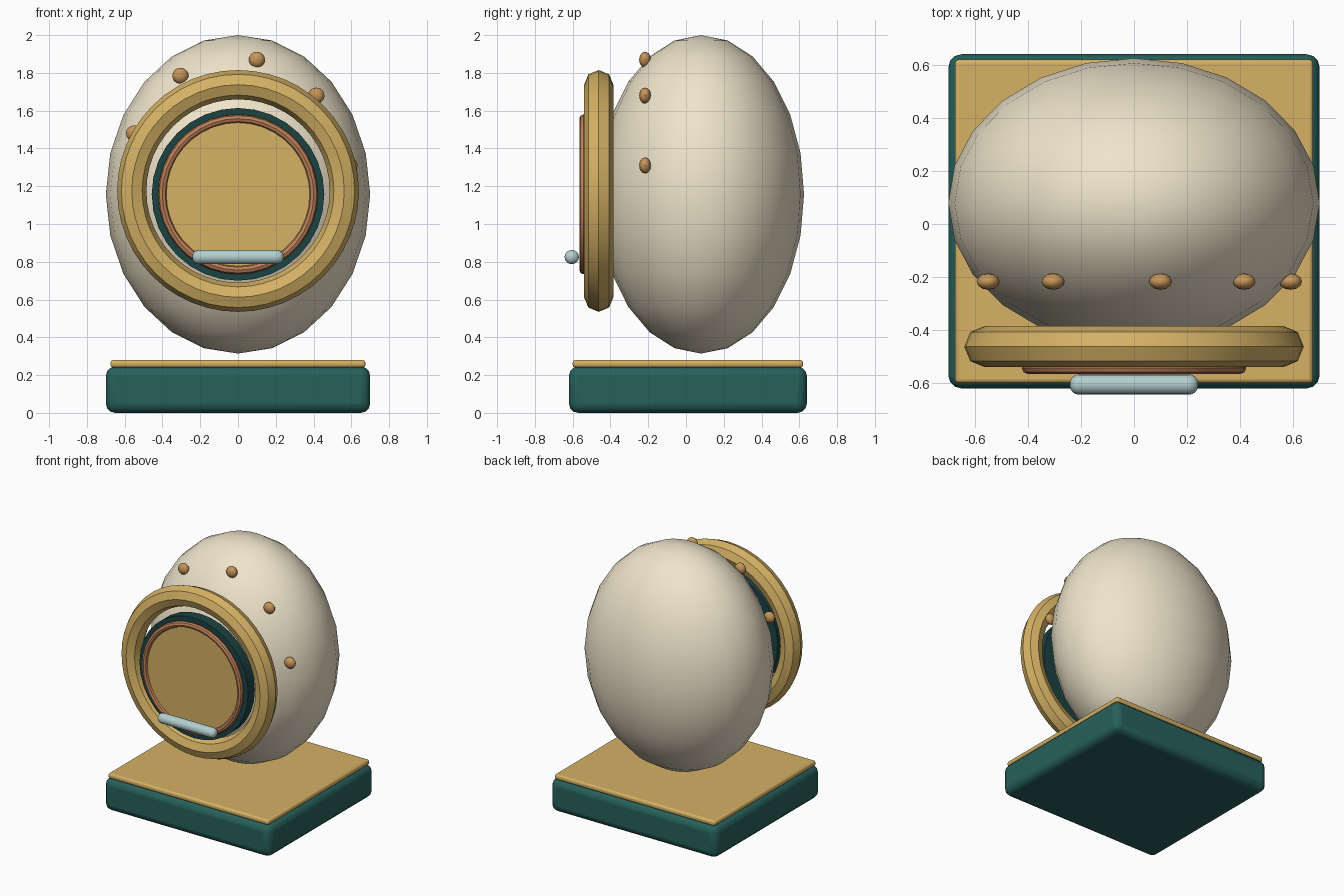
import bpy
from math import pi, radians

if "Cube" in bpy.data.objects:
    bpy.data.objects.remove(bpy.data.objects["Cube"])


def material(name, r, g, b):
    m = bpy.data.materials.new(name)
    m.diffuse_color = (r, g, b, 1)
    m.use_nodes = True
    m.node_tree.nodes["Principled BSDF"].inputs["Base Color"].default_value = m.diffuse_color
    return m


CREAM = material("cream", 0.87, 0.78, 0.60)
GOLD = material("gold", 0.66, 0.44, 0.13)
TEAL = material("teal", 0.02, 0.12, 0.105)
DARK = material("dark_teal", 0.012, 0.055, 0.055)
COPPER = material("copper", 0.52, 0.22, 0.10)
AMBER = material("amber", 0.56, 0.30, 0.10)
GLASS = material("pale_blue", 0.46, 0.62, 0.62)


def finish(name, mat, bevel=0, segments=3):
    o = bpy.context.object
    o.name = name
    o.data.materials.append(mat)
    bpy.ops.object.transform_apply(location=False, rotation=True, scale=True)
    if bevel:
        mod = o.modifiers.new("bevel", "BEVEL")
        mod.width, mod.segments = bevel, segments
        mod.limit_method = "ANGLE"
    bpy.ops.object.shade_smooth_by_angle(angle=radians(40))
    return o


def box(name, lo, hi, mat, bevel):
    bpy.ops.mesh.primitive_cube_add(size=1, location=[(a + b) / 2 for a, b in zip(lo, hi)])
    bpy.context.object.scale = [b - a for a, b in zip(lo, hi)]
    finish(name, mat, bevel)


def ellipsoid(name, loc, radii, mat, segs, rings):
    bpy.ops.mesh.primitive_uv_sphere_add(segments=segs, ring_count=rings, radius=1, location=loc)
    bpy.context.object.scale = radii
    finish(name, mat)


def ring(name, loc, major, minor, mat, segs, sides):
    bpy.ops.mesh.primitive_torus_add(major_radius=major, minor_radius=minor, major_segments=segs,
                                     minor_segments=sides, location=loc, rotation=(pi / 2, 0, 0))
    finish(name, mat)
    bpy.ops.object.shade_smooth()


def disc(name, z, y0, y1, radius, mat, segs):
    bpy.ops.mesh.primitive_cylinder_add(vertices=segs, radius=radius, depth=y1 - y0,
                                        location=(0, (y0 + y1) / 2, z), rotation=(pi / 2, 0, 0))
    finish(name, mat)


# Plinth
box("base", (-0.70, -0.62, 0), (0.70, 0.64, 0.245), TEAL, 0.05)
box("base_top_plate", (-0.675, -0.60, 0.24), (0.675, 0.62, 0.28), GOLD, 0.015)

# Floating egg body
ellipsoid("egg_body", (0, 0.08, 1.157), (0.70, 0.545, 0.843), CREAM, 24, 12)

# Front door rings and panel
ring("outer_ring", (0, -0.462, 1.175), 0.5625, 0.0775, GOLD, 48, 8)
disc("door_backing", 1.157, -0.53, -0.45, 0.457, DARK, 32)
ring("door_rim", (0, -0.543, 1.157), 0.401, 0.022, COPPER, 36, 8)
disc("door_panel", 1.157, -0.545, -0.50, 0.382, GOLD, 28)

# Handle bar with rounded ends
bpy.ops.mesh.primitive_cylinder_add(vertices=16, radius=0.038, depth=0.484,
                                    location=(0, -0.605, 0.825), rotation=(0, pi / 2, 0))
finish("handle", GLASS, 0.034, 4)

# Studs around the ring
for i, (x, z) in enumerate([(-0.55, 1.48), (-0.305, 1.785), (0.10, 1.87), (0.415, 1.68), (0.59, 1.31)]):
    ellipsoid(f"stud_{i + 1}", (x, -0.217, z), (0.043, 0.031, 0.042), AMBER, 12, 8)
